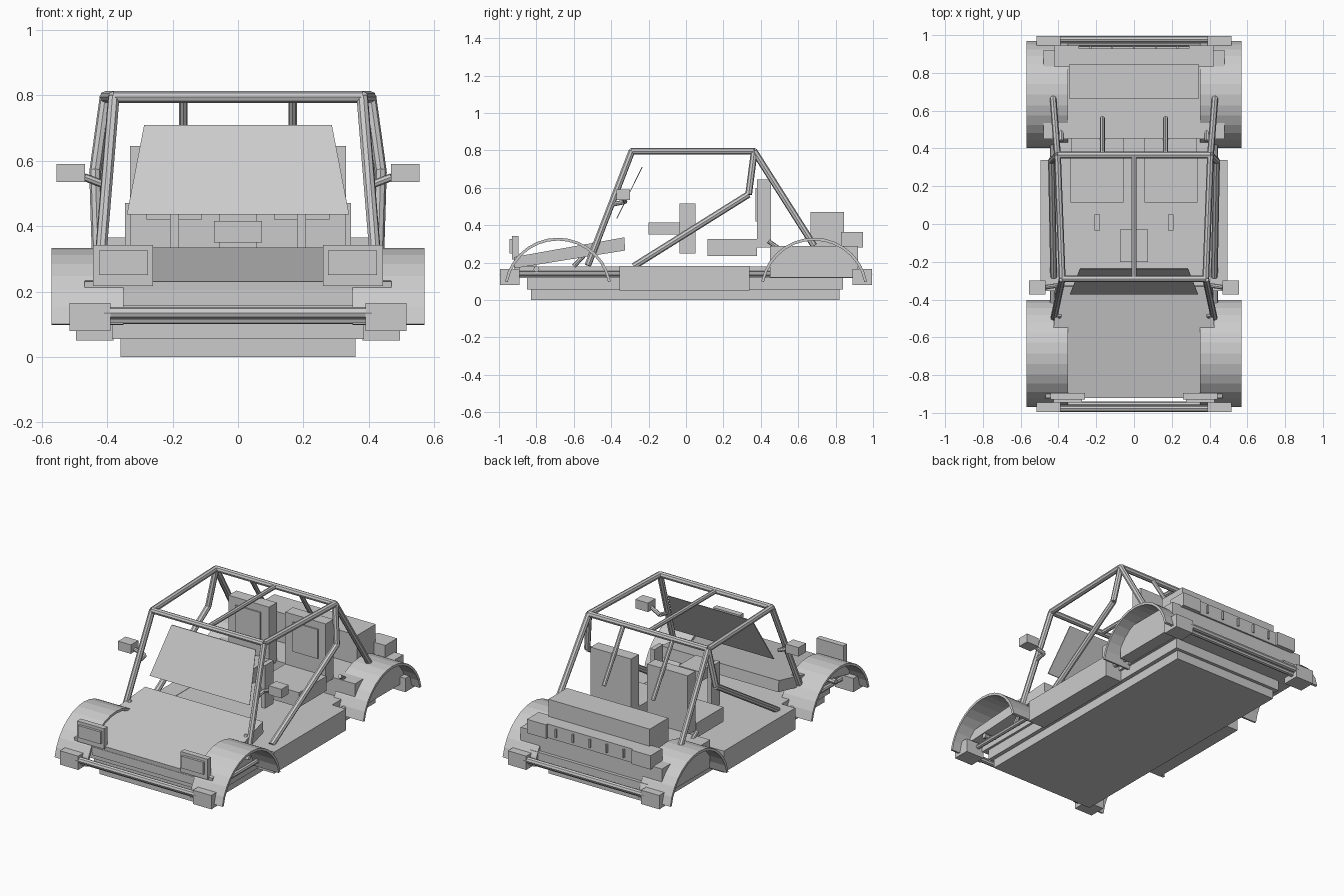
import bpy, bmesh, math
from mathutils import Vector

if "Cube" in bpy.data.objects:
    bpy.data.objects.remove(bpy.data.objects["Cube"], do_unlink=True)

GREY = (0.6, 0.6, 0.6, 1)
paint = bpy.data.materials.new("plain grey")
paint.use_nodes = True
paint.diffuse_color = GREY
paint.node_tree.nodes["Principled BSDF"].inputs["Base Color"].default_value = GREY


def finish(name, bm):
    bmesh.ops.recalc_face_normals(bm, faces=bm.faces)
    mesh = bpy.data.meshes.new(name)
    bm.to_mesh(mesh)
    bm.free()
    mesh.materials.append(paint)
    obj = bpy.data.objects.new(name, mesh)
    bpy.context.collection.objects.link(obj)
    return obj


def box(name, x, y, z):
    """Box from low/high ranges on each axis."""
    bm = bmesh.new()
    bmesh.ops.create_cube(bm, size=1)
    for v in bm.verts:
        v.co = [r[0] if c < 0 else r[1] for c, r in zip(v.co, (x, y, z))]
    return finish(name, bm)


def wide(name, half, y, z):
    return box(name, (-half, half), y, z)


def pair(name, x, y, z):
    box("left_" + name, x, y, z)
    box("right_" + name, (-x[1], -x[0]), y, z)


def tube(name, points, r=0.018):
    """Eight-sided tube along straight runs."""
    bm = bmesh.new()
    for a, b in zip(points, points[1:]):
        a, b = Vector(a), Vector(b)
        made = bmesh.ops.create_cone(bm, cap_ends=True, segments=8, radius1=r,
                                     radius2=r, depth=(b - a).length)
        turn = (b - a).to_track_quat('Z', 'Y')
        for v in made["verts"]:
            v.co = turn @ v.co + (a + b) / 2
    return finish(name, bm)


def tube_pair(name, points, r=0.018):
    tube("left_" + name, points, r)
    tube("right_" + name, [(-x, y, z) for x, y, z in points], r)


def prism(name, profile, half_low, half_high):
    """Side profile of (y, z) points, tapering in width from first to last y."""
    bm = bmesh.new()
    ys = [p[0] for p in profile]
    lo, hi = min(ys), max(ys)
    rings = []
    for s in (-1, 1):
        ring = []
        for y, z in profile:
            w = half_low + (half_high - half_low) * (y - lo) / (hi - lo)
            ring.append(bm.verts.new((s * w, y, z)))
        bm.faces.new(ring)
        rings.append(ring)
    n = len(profile)
    for i in range(n):
        j = (i + 1) % n
        bm.faces.new((rings[0][i], rings[0][j], rings[1][j], rings[1][i]))
    return finish(name, bm)


def fender(name, side, cy):
    """Thin arched shell over a wheel well."""
    bm = bmesh.new()
    steps, start = 14, math.radians(11)
    loops = []
    for i in range(steps + 1):
        a = start + (math.pi - 2 * start) * i / steps
        loops.append([bm.verts.new((side * x, cy + r * math.cos(a), 0.045 + r * math.sin(a)))
                      for x, r in ((0.35, 0.288), (0.57, 0.288), (0.57, 0.273), (0.35, 0.273))])
    for a, b in zip(loops, loops[1:]):
        for k in range(4):
            m = (k + 1) % 4
            bm.faces.new((a[k], a[m], b[m], b[k]))
    bm.faces.new(loops[0])
    bm.faces.new(loops[-1])
    return finish(name, bm)


# Chassis layers, floor and sills
wide("belly_pan", 0.36, (-0.83, 0.82), (0, 0.055))
wide("lower_chassis", 0.385, (-0.85, 0.84), (0.055, 0.118))
wide("floor", 0.40, (-0.89, 0.94), (0.118, 0.18))
pair("sill", (0.38, 0.495), (-0.355, 0.34), (0.05, 0.182))
tube_pair("side_rail", [(0.43, -0.9, 0.14), (0.43, 0.9, 0.14)], 0.014)

# Hood, nose and rear deck
prism("hood", [(-0.915, 0.17), (-0.92, 0.23), (-0.33, 0.335), (-0.325, 0.265)], 0.47, 0.40)
wide("nose", 0.35, (-0.92, -0.8), (0.155, 0.205))
wide("rear_deck", 0.48, (0.45, 0.92), (0.12, 0.29))
wide("engine_cover", 0.345, (0.665, 0.845), (0.29, 0.47))
wide("tail_panel", 0.42, (0.83, 0.93), (0.28, 0.365))
for i in range(5):
    x = (i - 2) * 0.115
    box(f"tail_louvre_{i + 1}", (x - 0.005, x + 0.005), (0.93, 0.942), (0.3, 0.35))

# Fenders
for label, side in (("left", 1), ("right", -1)):
    fender(label + "_front_fender", side, -0.685)
    fender(label + "_rear_fender", side, 0.685)

# Bumpers, with wheel-well knobs at the same end
for label, s in (("front", -1), ("rear", 1)):
    pair(label + "_bumper_end", (0.39, 0.515), sorted((s * 0.89, s * 0.995)), (0.08, 0.165))
    tube(label + "_bumper_upper", [(-0.41, s * 0.978, 0.135), (0.41, s * 0.978, 0.135)])
    tube(label + "_bumper_lower", [(-0.39, s * 0.955, 0.115), (0.39, s * 0.955, 0.115)], 0.015)
    tube_pair(label + "_axle_stub", [(0.39, s * 0.8, 0.165), (0.46, s * 0.8, 0.165)], 0.016)

# Lamps
pair("headlight", (0.26, 0.443), (-0.93, -0.895), (0.217, 0.343))
pair("headlight_lens", (0.275, 0.425), (-0.945, -0.93), (0.25, 0.325))
pair("tail_lamp", (0.29, 0.42), (0.92, 0.945), (0.28, 0.365))

# Roll cage
FRONT, REAR = (0.38, -0.29, 0.795), (0.405, 0.365, 0.795)
tube_pair("front_pillar", [FRONT, (0.43, -0.525, 0.185)])
tube_pair("roof_rail", [FRONT, REAR])
tube_pair("rear_stay", [REAR, (0.43, 0.685, 0.29)])
tube_pair("side_brace", [REAR, (0.437, 0.335, 0.565), (0.425, -0.28, 0.18)])
tube("roof_front_bar", [(-0.38, -0.29, 0.795), FRONT])
tube("roof_rear_bar", [(-0.405, 0.365, 0.795), REAR])
tube("roof_centre_bar", [(0, -0.29, 0.795), (0, 0.365, 0.795)], 0.014)
tube_pair("seat_stay", [(0.167, 0.365, 0.795), (0.167, 0.56, 0.49)], 0.013)
tube_pair("hood_strut", [(0.395, -0.6, 0.18), (0.395, -0.48, 0.31)], 0.012)
tube_pair("deck_strut", [(0.385, 0.44, 0.315), (0.385, 0.49, 0.28)], 0.012)

# Windscreen
prism("windscreen", [(-0.373, 0.435), (-0.237, 0.71), (-0.232, 0.71), (-0.368, 0.435)], 0.34, 0.285)

# Mirrors
pair("mirror", (0.468, 0.555), (-0.372, -0.3), (0.535, 0.59))
tube_pair("mirror_arm", [(0.47, -0.335, 0.55), (0.405, -0.325, 0.525), (0.405, -0.4, 0.51)], 0.012)

# Seats, console and levers
pair("seat_cushion", (0.055, 0.335), (0.115, 0.38), (0.235, 0.325))
pair("seat_back", (0.055, 0.33), (0.38, 0.455), (0.28, 0.645))
pair("seat_pad", (0.11, 0.28), (0.372, 0.38), (0.42, 0.6))
wide("console", 0.073, (-0.2, -0.03), (0.35, 0.415))
pair("lever_plate", (0.18, 0.208), (-0.035, 0.05), (0.25, 0.515))
